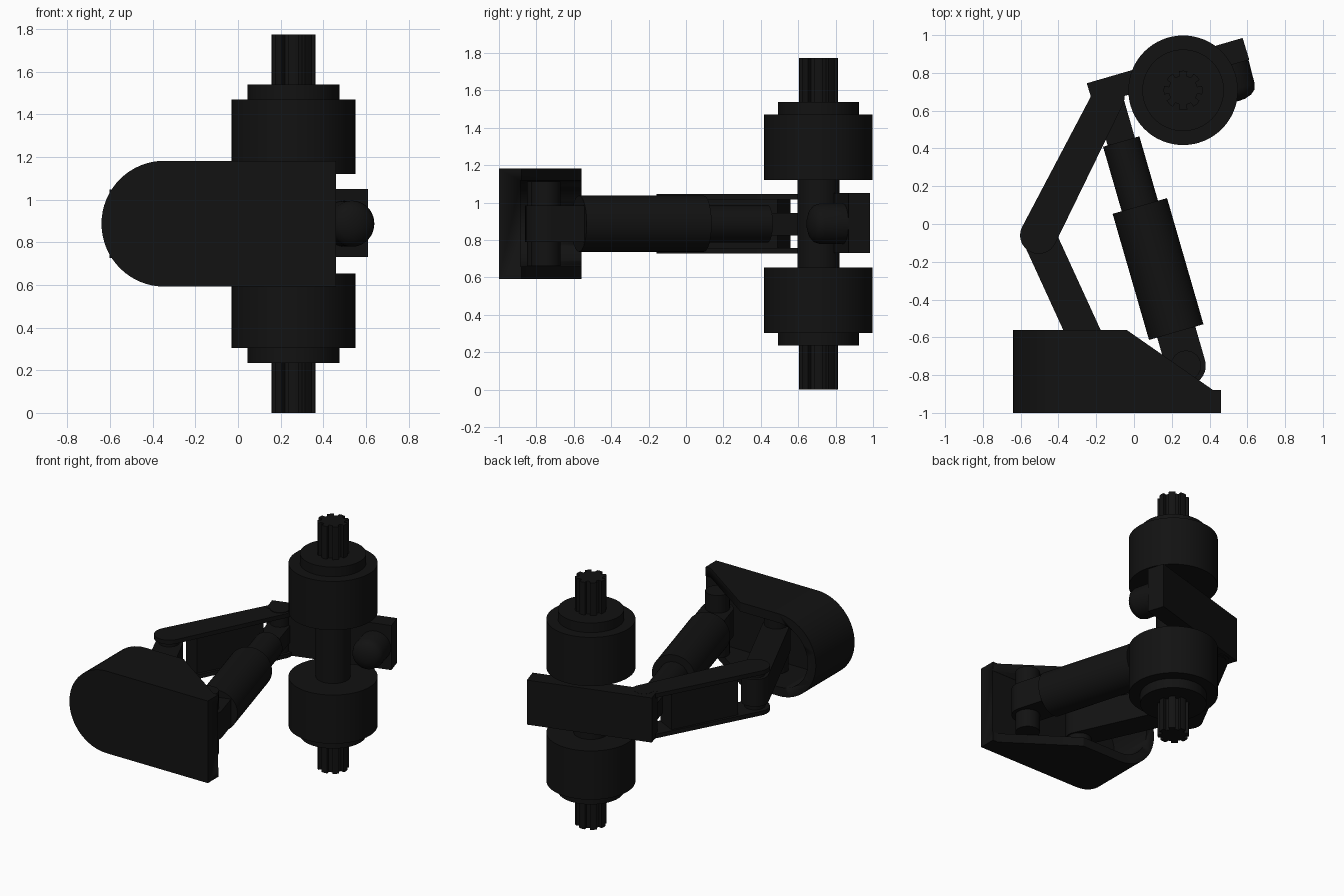
import bpy, bmesh, math
from mathutils import Vector

if "Cube" in bpy.data.objects:
    bpy.data.objects.remove(bpy.data.objects["Cube"])

ZC = 0.887                      # height of the leg's mid plane
HIP = (-0.135, 0.67)            # pivots, seen from the top
KNEE = (-0.505, -0.06)
HEEL = (-0.18, -0.77)
TOE = (0.275, -0.75)
AXLE = (0.26, 0.708)

dark = bpy.data.materials.new("dark_metal")
dark.diffuse_color = (0.006, 0.006, 0.006, 1)
dark.use_nodes = True
dark.node_tree.nodes["Principled BSDF"].inputs["Base Color"].default_value = dark.diffuse_color


def finish(name, bm, smooth=True):
    bmesh.ops.recalc_face_normals(bm, faces=bm.faces)
    me = bpy.data.meshes.new(name)
    bm.to_mesh(me)
    bm.free()
    ob = bpy.data.objects.new(name, me)
    bpy.context.collection.objects.link(ob)
    me.materials.append(dark)
    bpy.ops.object.select_all(action='DESELECT')
    ob.select_set(True)
    bpy.context.view_layer.objects.active = ob
    if smooth:
        bpy.ops.object.shade_smooth_by_angle(angle=math.radians(35))
    return ob


def extrude(name, pts, offset):
    """Extrude a closed 3D profile along an offset vector."""
    bm = bmesh.new()
    f = bm.faces.new([bm.verts.new(p) for p in pts])
    r = bmesh.ops.extrude_face_region(bm, geom=[f])
    bmesh.ops.translate(bm, vec=offset,
                        verts=[v for v in r["geom"] if isinstance(v, bmesh.types.BMVert)])
    return finish(name, bm)


def prism(name, pts, z0, z1):
    return extrude(name, [(x, y, z0) for x, y in pts], (0, 0, z1 - z0))


def lathe(name, origin, axis, profile, seg=48):
    """Revolve (radius, distance) pairs about an axis, capped at both ends."""
    q = Vector((0, 0, 1)).rotation_difference(Vector(axis).normalized())
    bm = bmesh.new()
    rings = []
    for r, d in profile:
        rings.append([bm.verts.new(Vector(origin) + q @ Vector(
            (r * math.cos(2 * math.pi * i / seg), r * math.sin(2 * math.pi * i / seg), d)))
            for i in range(seg)])
    for a, b in zip(rings, rings[1:]):
        for i in range(seg):
            j = (i + 1) % seg
            bm.faces.new((a[i], a[j], b[j], b[i]))
    bm.faces.new(rings[0])
    bm.faces.new(rings[-1])
    return finish(name, bm)


def link(name, p, q, r0, r1, z0, z1):
    """Bar with rounded ends between two pivots."""
    a = math.atan2(q[1] - p[1], q[0] - p[0])
    pts = []
    for c, r, start in ((q, r1, a - math.pi / 2), (p, r0, a + math.pi / 2)):
        for i in range(17):
            t = start + math.pi * i / 16
            pts.append((c[0] + r * math.cos(t), c[1] + r * math.sin(t)))
    return prism(name, pts, z0, z1)


def along(p, q, t):
    return (p[0] + (q[0] - p[0]) * t, p[1] + (q[1] - p[1]) * t)


def strip(name, a, b, w, z0, z1):
    """Square-ended bar between two points."""
    d = (Vector(b) - Vector(a)).normalized() * w / 2
    n = Vector((-d.y, d.x))
    a, b = Vector(a), Vector(b)
    return prism(name, [a + n, b + n, b - n, a - n], z0, z1)


def cut(ob, cutter):
    m = ob.modifiers.new("cut", 'BOOLEAN')
    m.object = cutter
    m.solver = 'EXACT'
    bpy.context.view_layer.objects.active = ob
    bpy.ops.object.modifier_apply(modifier=m.name)
    bpy.data.objects.remove(cutter, do_unlink=True)


# Foot: hollow shoe with a round end and a sloping opening
def shoe_profile(r, x_end, y):
    pts = [(x_end, y, ZC - r), (x_end, y, ZC + r)]
    for i in range(33):
        t = math.pi / 2 + math.pi * i / 32
        pts.append((-0.345 + r * math.cos(t), y, ZC + r * math.sin(t)))
    return pts


foot = extrude("foot", shoe_profile(0.295, 0.46, -1), (0, 0.44, 0))
cut(foot, extrude("foot_hollow", shoe_profile(0.23, 0.7, -0.885), (0, 0.5, 0)))
cut(foot, prism("foot_slope", [(-0.04, -0.56), (0.42, -0.88), (0.6, -0.88),
                               (0.6, -0.4), (-0.04, -0.4)], 0.4, 1.4))
for name, p in (("heel_pin", HEEL), ("toe_pin", TOE)):
    lathe(name, (*p, ZC), (0, 0, 1), [(0.08, -0.225), (0.08, 0.225)], 32)

# Lower arm and knee
link("lower_arm", KNEE, HEEL, 0.09, 0.09, 0.79, 0.985)
lathe("knee_pin", (*KNEE, ZC), (0, 0, 1), [(0.068, -0.158), (0.068, 0.158)], 32)

# Upper arm: two plates with a web between them
for name, z in (("upper_arm_bottom_plate", 0.727), ("upper_arm_top_plate", 1.017)):
    link(name, KNEE, HIP, 0.098, 0.085, z, z + 0.03)
strip("upper_arm_web", along(KNEE, HIP, 0.2), along(KNEE, HIP, 0.8), 0.15, 0.74, 1.03)
lathe("hip_pin", (*HIP, ZC), (0, 0, 1), [(0.065, -0.164), (0.065, 0.164)], 32)

# Piston: eye, collar, body, eye
d = Vector((HIP[0] - TOE[0], HIP[1] - TOE[1], 0)).normalized()
base = (*TOE, ZC)
lathe("piston_body", base, d, [(0.15, 0.185), (0.15, 0.88)])
lathe("piston_collar", base, d, [(0.1, 0.87), (0.1, 1.235)])
link("piston_top_eye", HIP, along(TOE, HIP, 0.8), 0.075, 0.075, 0.825, 0.945)
link("piston_bottom_eye", TOE, along(TOE, HIP, 0.2), 0.105, 0.105, 0.79, 0.985)

# Hip bar behind the axle, with its end hub
prism("hip_bar", [(-0.25, 0.745), (0.575, 0.985), (0.61, 0.87), (-0.215, 0.63)], 0.73, 1.05)
lathe("hip_bar_hub", (0.497, 0.86, ZC), (0.25, -0.968, 0),
      [(0.108, 0), (0.108, 0.15), (0.098, 0.18), (0.075, 0.2), (0.04, 0.213), (0.01, 0.216)])

# Axle with mirrored drums and splined stubs
lathe("axle", (*AXLE, ZC), (0, 0, 1), [(0.113, -0.3), (0.113, 0.3)])
for side, s in (("lower", -1), ("upper", 1)):
    lathe(side + "_drum", (*AXLE, ZC), (0, 0, s),
          [(0.29, 0.233), (0.29, 0.583), (0.216, 0.583), (0.216, 0.652)], 64)
    teeth = []
    for i in range(8):
        for k, r in ((-0.28, 0.103), (0, 0.104), (0.28, 0.103), (0.3, 0.078), (0.7, 0.078)):
            t = 2 * math.pi * (i + k) / 8
            teeth.append((AXLE[0] + r * math.cos(t), AXLE[1] + r * math.sin(t)))
    prism(side + "_spline", teeth, ZC + s * 0.64, ZC + s * 0.887)
